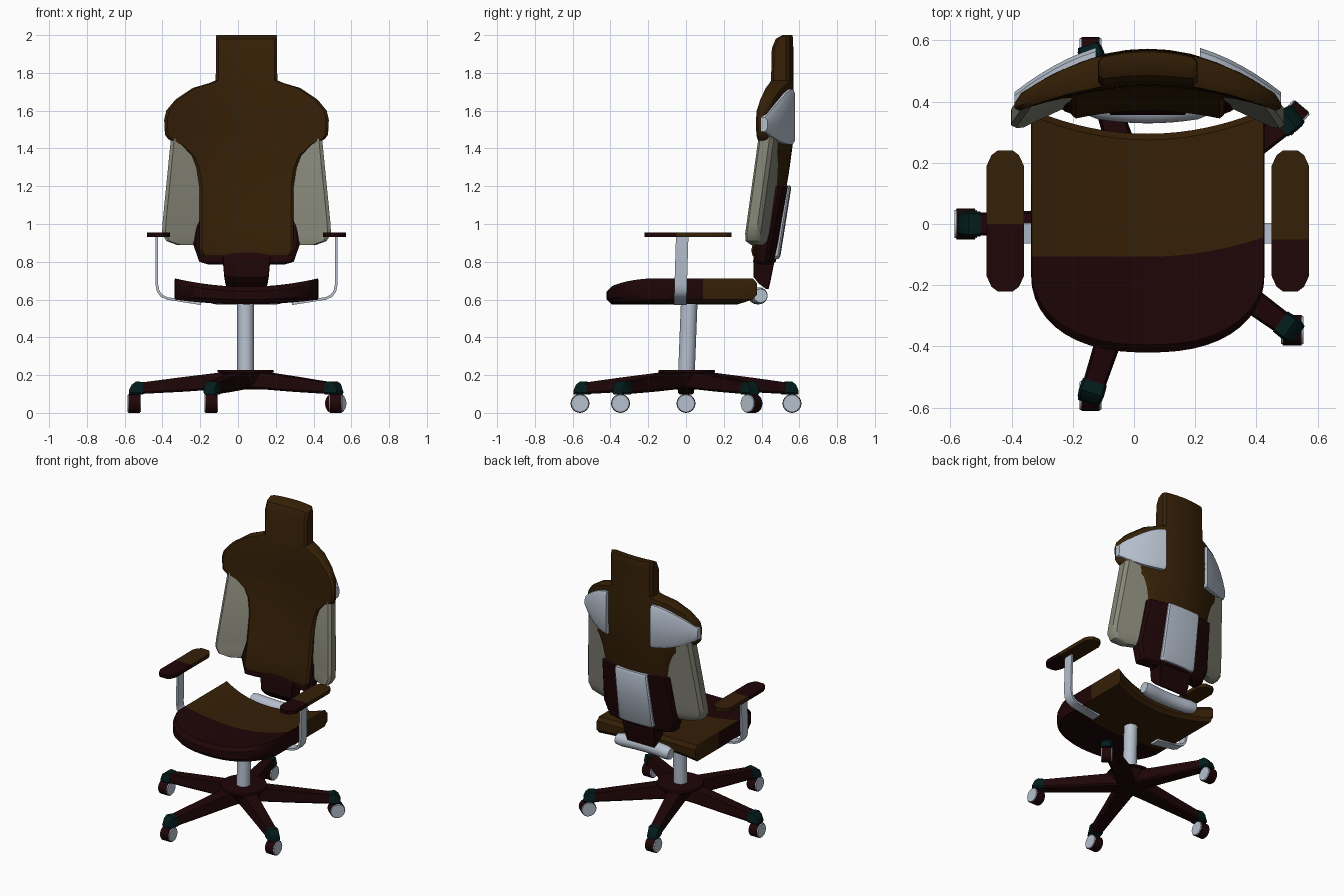
import bpy, bmesh, math
from mathutils import Vector

if "Cube" in bpy.data.objects:
    bpy.data.objects.remove(bpy.data.objects["Cube"])

COLORS = {
    "brown fabric": (0.036, 0.014, 0.002),
    "dark red": (0.013, 0.0015, 0.002),
    "silver": (0.47, 0.53, 0.62),
    "grey beige": (0.235, 0.235, 0.185),
    "dark green": (0.001, 0.012, 0.012),
}
MATS = []
for n, c in COLORS.items():
    m = bpy.data.materials.new(n)
    m.diffuse_color = (*c, 1)
    m.use_nodes = True
    m.node_tree.nodes["Principled BSDF"].inputs["Base Color"].default_value = m.diffuse_color
    MATS.append(m)
BROWN, RED, SILVER, BEIGE, GREEN = range(5)
CX = 0.045          # centre line of seat and back
BX = 0.04           # centre line of base


def finish(name, bm, rule):
    """rule is a colour index, or a function of face centre and normal."""
    bmesh.ops.recalc_face_normals(bm, faces=bm.faces)
    used = []
    for f in bm.faces:
        k = rule(f.calc_center_median(), f.normal) if callable(rule) else rule
        if k not in used:
            used.append(k)
        f.material_index = used.index(k)
    me = bpy.data.meshes.new(name)
    bm.to_mesh(me)
    bm.free()
    for k in used:
        me.materials.append(MATS[k])
    ob = bpy.data.objects.new(name, me)
    bpy.context.collection.objects.link(ob)


def loft(name, rings, rule):
    """Skin closed rings; each ring is a front list plus a reversed back list."""
    bm = bmesh.new()
    vs = [[bm.verts.new(p) for p in r] for r in rings]
    n = len(rings[0])
    for a, b in zip(vs, vs[1:]):
        for i in range(n):
            j = (i + 1) % n
            bm.faces.new((a[i], a[j], b[j], b[i]))
    for r in (vs[0], vs[-1]):
        for i in range(n // 2 - 1):
            bm.faces.new((r[i], r[i + 1], r[n - 2 - i], r[n - 1 - i]))
    finish(name, bm, rule)


def band(z, a, b, front, back, r=0.015, n=12):
    """Horizontal ring from x=a to x=b (about CX) with softened ends."""
    s = 1 if b > a else -1
    xs = [a] + [a + s * r + (b - a - 2 * s * r) * i / n for i in range(n + 1)] + [b]
    sq = [r if i in (0, n + 2) else 0 for i in range(n + 3)]
    f = [(CX + x, front(x) + q, z) for x, q in zip(xs, sq)]
    k = [(CX + x, back(x) - q, z) for x, q in zip(xs, sq)]
    return f + k[::-1]


def panel(name, rows, kf, kb, rule, r=0.015):
    """Bowed back panel from rows of (z, half width, front y, back y)."""
    loft(name, [band(z, -h, h, lambda x: yf - kf * x * x, lambda x: yb - kb * x * x, r)
                for z, h, yf, yb in rows], rule)


def tube(name, p0, p1, r0, r1, rule, n=24):
    p0, p1 = Vector(p0), Vector(p1)
    d = p1 - p0
    bm = bmesh.new()
    bmesh.ops.create_cone(bm, cap_ends=True, segments=n, radius1=r0, radius2=r1, depth=d.length)
    rot = d.to_track_quat('Z', 'Y').to_matrix().to_4x4()
    bm.transform(rot)
    bmesh.ops.translate(bm, verts=bm.verts, vec=(p0 + p1) / 2)
    finish(name, bm, rule)


# Backrest with headrest and shoulders
panel("backrest", [
    (2.00, .160, .520, .563), (1.98, .162, .485, .567), (1.93, .162, .464, .568),
    (1.76, .163, .460, .568), (1.745, .20, .457, .569), (1.72, .285, .455, .570),
    (1.66, .375, .452, .572), (1.60, .425, .450, .573), (1.55, .436, .450, .573),
    (1.47, .430, .450, .570), (1.45, .415, .450, .568), (1.42, .355, .448, .565),
    (1.36, .292, .445, .557), (1.30, .265, .440, .549), (1.20, .250, .430, .533),
    (1.00, .250, .400, .498), (.86, .250, .370, .475), (.83, .235, .375, .465)],
    .45, .85, BROWN)

# Lower back shell, centre plate and stem
panel("back_shell", [
    (.785, .20, .40, .455), (.80, .25, .38, .475), (.90, .285, .40, .497),
    (1.00, .275, .43, .513), (1.20, .255, .47, .548)], .45, .6, RED)
panel("back_plate", [
    (.815, .125, .44, .490), (.83, .135, .44, .500), (1.0, .13, .47, .527),
    (1.19, .125, .51, .557), (1.205, .12, .51, .550)], .3, .4, SILVER, .008)
panel("back_stem", [
    (.86, .13, .375, .475), (.80, .125, .357, .468), (.72, .118, .357, .452),
    (.685, .112, .385, .445), (.655, .105, .425, .437)], 0, 0, RED, .004)

for s, side in ((-1, "left"), (1, "right")):
    # Side wings, tucked behind the edge of the backrest
    rows = [(1.475, .375, .40, .05), (1.455, .40, .375, .085), (1.0, .445, .312, .085),
            (.95, .447, .305, .085), (.91, .425, .307, .08), (.89, .37, .335, .05)]
    loft(side + "_wing", [
        band(z, s * .2, s * o, lambda x: yf + .47 * (o - abs(x)),
             lambda x: yf + t + .30 * (o - abs(x)), .018, 6)
        for z, o, yf, t in rows], BEIGE)

    # Shoulder plates on the back
    rings = []
    for i in range(7):
        t = i / 6
        dx = .17 + .265 * t
        lo, hi = 1.42 + .07 * t ** 2.4, 1.715 - .15 * t ** 1.6
        y = .602 - .9 * dx * dx
        zs = [lo, lo + .02, (lo + hi) / 2, hi - .02, hi]
        back = [(CX + s * dx, y - (.012 if j in (0, 4) else 0), z) for j, z in enumerate(zs)]
        front = [(CX + s * dx, y - .035, z) for z in zs]
        rings.append(back + front[::-1])
    loft(side + "_shoulder_plate", rings, SILVER)

    # Armrest pad, red in front and brown behind
    split = 0 if s < 0 else -.05
    rings = []
    for y, w in ((-.22, .025), (-.205, .045), (-.17, .061), (split, .061),
                 (.19, .061), (.225, .045), (.24, .025)):
        x = CX + s * .466
        rings.append([(x - w, y, .955), (x + w, y, .955), (x + w, y, .93), (x - w, y, .93)])
    loft(side + "_arm_pad", rings, lambda c, n: RED if c.y < split else BROWN)

    # Flat bent arm strap
    path = [Vector(p) for p in ((.475, .94), (.475, .68), (.468, .645), (.45, .62),
                                (.42, .606), (.33, .592), (.24, .578))]
    rings = []
    for i, p in enumerate(path):
        d = (path[min(i + 1, 6)] - path[max(i - 1, 0)]).normalized()
        o = Vector((-d.y, d.x)) * .007
        y = -.02 - .03 * (.94 - p.y)
        a, b = p + o, p - o
        rings.append([(CX + s * a.x, y - .033, a.y), (CX + s * a.x, y + .033, a.y),
                      (CX + s * b.x, y + .033, b.y), (CX + s * b.x, y - .033, b.y)])
    loft(side + "_arm_strap", rings, SILVER)


# Seat: rounded front, hollow rear edge, dished top
def seam(u):
    return -.107 + .065 * max(0, u) ** 2


def seat_rule(c, n):
    if abs(n.x) > .7:
        return RED if c.y < .11 else BROWN
    return RED if c.y < seam((c.x - CX) / .382) else BROWN


rings = []
for i in range(25):
    u = math.sin(math.pi / 2 * (i / 12 - 1))
    end = i in (0, 24)
    yf = -.16 - .26 * max(0, 1 - abs(u) ** 2.4) ** (1 / 2.2)
    yb = .295 + .08 * u * u
    ym = seam(u)
    zt, zb = .668 + .045 * u * u, .575 + .025 * u * u
    q = .015 if end else 0
    ys = [yf] + [yf + .025 + (ym - yf - .025) * k / 4 for k in range(4)]
    ys += [ym + (yb - .02 - ym) * k / 6 for k in range(7)] + [yb]
    e = [.025 if k in (0, len(ys) - 1) else q for k in range(len(ys))]
    x = CX + .382 * u
    top = [(x, y, zt - d) for y, d in zip(ys, e)]
    bot = [(x, y, zb + d) for y, d in zip(ys, e)]
    rings.append(top + bot[::-1])
loft("seat", rings, seat_rule)

# Curved bar joining seat and back
rings = []
for i in range(11):
    dx = -.205 + .041 * i
    r = .036 if i in (0, 10) else .045
    y = .374 + .5 * dx * dx
    rings.append([(CX + dx, y + r * math.cos(a), .62 + r * math.sin(a))
                  for a in (math.tau * k / 16 for k in range(16))])
loft("rear_bar", rings, SILVER)

# Column and hub
tube("column", (BX, 0, .15), (BX, .018, .61), .044, .044, SILVER)
tube("hub", (BX, 0, .125), (BX, 0, .215), .085, .14, RED)
tube("hub_rim", (BX, .004, .213), (BX, .004, .227), .15, .148, RED)

# Five legs with caps and casters
for k in range(5):
    a = math.radians(180 + 72 * k)
    ca, sa = math.cos(a), math.sin(a)

    def section(r, w, zb, zt):
        pts = [(-w, zb + .01), (-w * .8, zt), (w * .8, zt), (w, zb + .01), (w * .8, zb), (-w * .8, zb)]
        return [(BX + r * ca - t * sa, r * sa + t * ca, z) for t, z in pts]

    loft(f"leg_{k + 1}", [section(*v) for v in (
        (.03, .058, .128, .218), (.14, .055, .125, .213), (.33, .045, .112, .190),
        (.56, .037, .100, .160))], RED)
    loft(f"leg_cap_{k + 1}", [section(*v) for v in (
        (.542, .041, .098, .164), (.580, .043, .098, .166), (.602, .040, .098, .150),
        (.616, .034, .098, .122))], GREEN)
    c = Vector((BX + .59 * ca, .59 * sa, .05))
    w = math.radians(-40) if k == 3 else 0
    ax = Vector((math.cos(w), math.sin(w), 0))
    tube(f"caster_{k + 1}", c - ax * .030, c + ax * .030, .05, .05, RED)
    for s, side in ((-1, "inner"), (1, "outer")):
        tube(f"caster_{side}_disc_{k + 1}", c + ax * s * .029, c + ax * s * .036, .048, .045, SILVER)

# Smooth shading with sharp edges kept
for ob in bpy.data.objects:
    ob.select_set(True)
    bpy.context.view_layer.objects.active = ob
bpy.ops.object.shade_smooth_by_angle(angle=math.radians(35))
